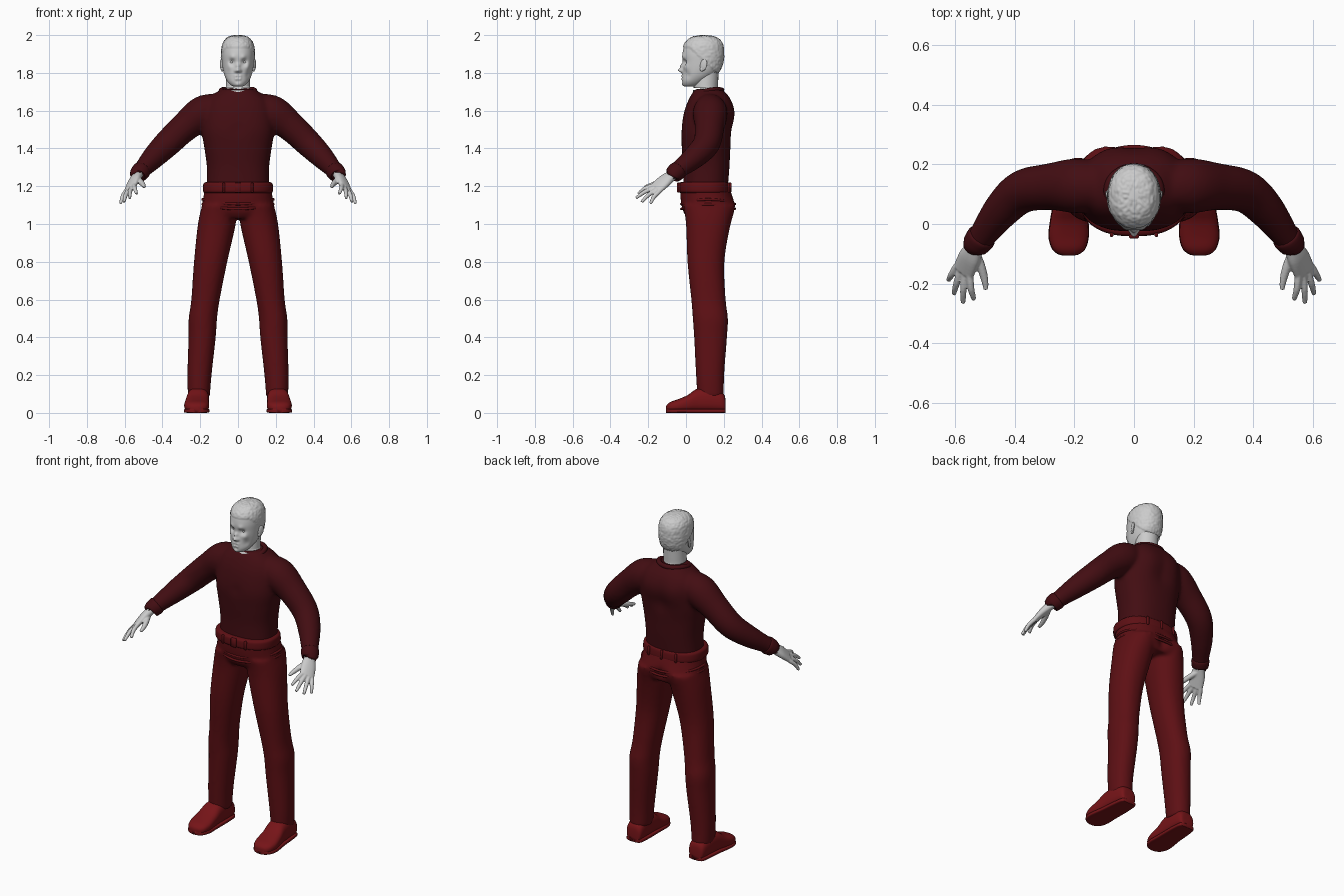
import bpy, bmesh, math
from mathutils import Vector, noise

if "Cube" in bpy.data.objects:
    bpy.data.objects.remove(bpy.data.objects["Cube"])


def material(name, rgb):
    m = bpy.data.materials.new(name)
    m.use_nodes = True
    m.diffuse_color = (*rgb, 1)
    bsdf = m.node_tree.nodes["Principled BSDF"]
    bsdf.inputs["Base Color"].default_value = (*rgb, 1)
    bsdf.inputs["Roughness"].default_value = 0.7
    return m


SKIN = material("pale grey skin", (0.6, 0.6, 0.6))
SHIRT = material("dark maroon knit", (0.055, 0.004, 0.006))
TROUSER = material("maroon cloth", (0.11, 0.005, 0.007))
SHOE = material("red leather", (0.18, 0.007, 0.009))


def smooth_rows(rows, steps):
    """Catmull-Rom interpolation through rows of numbers."""
    out = []
    for i in range(len(rows) - 1):
        a, b, c, d = (rows[max(i - 1, 0)], rows[i], rows[i + 1],
                      rows[min(i + 2, len(rows) - 1)])
        for s in range(steps):
            t = s / steps
            out.append([q + t * (r - p) / 2 + t * t * (p - 2.5 * q + 2 * r - w / 2)
                        + t ** 3 * (1.5 * (q - r) + (w - p) / 2)
                        for p, q, r, w in zip(a, b, c, d)])
    return out + [list(rows[-1])]


def loft(bm, rings, segs=40, power=2.0):
    """Skin a list of (centre, u axis, v axis) superellipse rings."""
    loops = []
    for c, u, v in rings:
        loop = []
        for k in range(segs):
            a = math.tau * k / segs
            x, y = math.cos(a), math.sin(a)
            x = math.copysign(abs(x) ** (2 / power), x)
            y = math.copysign(abs(y) ** (2 / power), y)
            loop.append(bm.verts.new(c + u * x + v * y))
        loops.append(loop)
    for p, q in zip(loops, loops[1:]):
        for k in range(segs):
            n = (k + 1) % segs
            bm.faces.new((p[k], p[n], q[n], q[k]))
    bm.faces.new(loops[0])
    bm.faces.new(loops[-1])


def stack(bm, rows, steps=5, segs=40, power=2.0):
    """Vertical body from rows of z, x centre, half width, front y, back y."""
    loft(bm, [(Vector((x, (f + b) / 2, z)), Vector((w, 0, 0)), Vector((0, (b - f) / 2, 0)))
              for z, x, w, f, b in smooth_rows(rows, steps)], segs, power)


def tube(bm, rows, steps=6, segs=24):
    """Round limb from rows of x, y, z, radius."""
    pts = smooth_rows(rows, steps)
    rings = []
    for i, p in enumerate(pts):
        d = Vector(pts[min(i + 1, len(pts) - 1)][:3]) - Vector(pts[max(i - 1, 0)][:3])
        m = d.to_track_quat('Z', 'Y').to_matrix()
        rings.append((Vector(p[:3]), m.col[0] * p[3], m.col[1] * p[3]))
    loft(bm, rings, segs)


def flip(rows, s, i=0):
    return [(*r[:i], r[i] * s, *r[i + 1:]) for r in rows]


def sculpt(bm, bumps):
    """Push the surface softly: (position, radius, offset), on both sides."""
    for v in bm.verts:
        co = v.co.copy()
        for pos, r, off in bumps:
            d = Vector((abs(co.x), co.y, co.z)) - Vector(pos)
            v.co += Vector(off) * math.exp(-d.length_squared / r ** 2)


def finish(bm, name, mat, voxel=0, iterations=6):
    bmesh.ops.recalc_face_normals(bm, faces=bm.faces)
    for f in bm.faces:
        f.smooth = True
    me = bpy.data.meshes.new(name)
    bm.to_mesh(me)
    bm.free()
    me.materials.append(mat)
    ob = bpy.data.objects.new(name, me)
    bpy.context.collection.objects.link(ob)
    if voxel:
        r = ob.modifiers.new("blend", 'REMESH')
        r.mode, r.voxel_size, r.use_smooth_shade = 'VOXEL', voxel, True
        s = ob.modifiers.new("soften", 'SMOOTH')
        s.factor, s.iterations = 0.5, iterations
    return ob


def hoop(name, mat, cx, cy, rx, ry, height, radius):
    """Closed soft roll round the body; height is a function of the angle."""
    cu = bpy.data.curves.new(name, 'CURVE')
    cu.dimensions, cu.bevel_depth, cu.bevel_resolution = '3D', radius, 3
    sp = cu.splines.new('POLY')
    sp.points.add(63)
    for k, p in enumerate(sp.points):
        a = math.tau * k / 64
        p.co = (cx + rx * math.cos(a), cy + ry * math.sin(a), height(a), 1)
    sp.use_cyclic_u = sp.use_smooth = True
    cu.materials.append(mat)
    bpy.context.collection.objects.link(bpy.data.objects.new(name, cu))


# Sweater: trunk and both sleeves blended together
bm = bmesh.new()
stack(bm, [(1.18, 0, .165, -.015, .22), (1.3, 0, .165, -.015, .23), (1.4, 0, .178, -.022, .235),
           (1.5, 0, .192, -.026, .245), (1.6, 0, .185, -.008, .25), (1.66, 0, .16, .015, .235),
           (1.7, 0, .11, .038, .205), (1.715, 0, .085, .05, .185)], power=2.4)
sculpt(bm, [((0, .25, 1.5), .05, (0, -.012, 0)), ((.08, .25, 1.58), .07, (0, .012, 0)),
            ((0, -.03, 1.5), .035, (0, .006, 0))])
for s in (1, -1):
    tube(bm, flip([(.08, .125, 1.63, .065), (.18, .128, 1.59, .092), (.28, .125, 1.515, .079),
                   (.375, .108, 1.425, .072), (.445, .045, 1.355, .062),
                   (.505, -.035, 1.29, .047), (.53, -.068, 1.262, .043)], s))
finish(bm, "sweater", SHIRT, .01, 8)

# Neckband and cuffs
hoop("neckband", SHIRT, 0, .112, .088, .077,
     lambda a: 1.697 + .02 * math.sin(a) + .008 * math.cos(2 * a), .014)
for s, side in ((1, "left"), (-1, "right")):
    bm = bmesh.new()
    tube(bm, flip([(.507, -.038, 1.288, .044), (.512, -.045, 1.282, .05),
                   (.53, -.068, 1.262, .046), (.532, -.071, 1.259, .038)], s), 3)
    finish(bm, side + "_cuff", SHIRT)

# Trousers: hips and both legs blended together
bm = bmesh.new()
stack(bm, [(1.03, 0, .15, .01, .235), (1.06, 0, .19, -.012, .25), (1.1, 0, .191, -.024, .26),
           (1.15, 0, .182, -.03, .245), (1.21, 0, .175, -.03, .222)], power=2.3)
for s in (1, -1):
    stack(bm, flip([(1.1, .097, .093, -.015, .255), (1.0, .112, .1, 0, .235),
                    (.8, .145, .088, .008, .203), (.6, .172, .075, .028, .21),
                    (.5, .186, .075, .036, .222), (.4, .19, .072, .043, .217),
                    (.2, .204, .064, .053, .202), (.085, .207, .058, .06, .2)], s, 1), power=2.2)
sculpt(bm, [((0, .26, 1.08), .035, (0, -.025, 0)), ((.09, .26, 1.07), .06, (0, .008, 0))])
finish(bm, "trousers", TROUSER, .01, 6)

# Waistband, loops, fly buckle and hip folds
bm = bmesh.new()
stack(bm, [(1.165, 0, .176, -.03, .228), (1.172, 0, .184, -.04, .235), (1.195, 0, .185, -.041, .234),
           (1.215, 0, .182, -.038, .23), (1.222, 0, .17, -.026, .22)], 3, 64, 2.4)
finish(bm, "waistband", TROUSER)
for z in (1.118, 1.092):
    hoop("hip_fold", TROUSER, 0, .117, .187, .141,
         lambda a, z=z: z + .012 * math.cos(2 * a), .007)
bm = bmesh.new()
for x, y, w in ((0, -.041, .034), (.075, -.036, .012), (-.075, -.036, .012),
                (.09, .226, .012), (-.09, .226, .012), (0, .234, .014)):
    cube = bmesh.ops.create_cube(bm, size=1)["verts"]
    bmesh.ops.scale(bm, vec=(w, .014, .052), verts=cube)
    bmesh.ops.translate(bm, vec=(x, y, 1.193), verts=cube)
loops = finish(bm, "belt_loops", TROUSER)
loops.modifiers.new("round", 'BEVEL').width = .003

# Shoes with thin soles
for s, side in ((1, "left"), (-1, "right")):
    rows = [(.21, .208, .028, .05), (.198, .208, .048, .1), (.13, .21, .056, .13),
            (.06, .213, .059, .125), (.01, .217, .063, .092), (-.04, .219, .066, .07),
            (-.08, .219, .056, .056), (-.1, .219, .036, .042), (-.106, .219, .015, .03)]
    bm = bmesh.new()
    loft(bm, [(Vector((s * x, y, h / 2 + .003)), Vector((w, 0, 0)), Vector((0, 0, h / 2)))
              for y, x, w, h in smooth_rows(rows, 4)], 32, 2.6)
    finish(bm, side + "_shoe", SHOE)
    bm = bmesh.new()
    loft(bm, [(Vector((s * x, y, .011)), Vector((w + .002, 0, 0)), Vector((0, 0, .011)))
              for y, x, w, h in smooth_rows(rows, 4)], 32, 5)
    finish(bm, side + "_sole", SHOE)

# Hands: palm, four fingers and thumb
across = Vector((.685, .55, -.48)).normalized()
knuckles = Vector((.572, -.16, 1.187))
thick = across.cross(Vector((.042, -.1, -.08))).normalized()
tips = [(.536, -.253, 1.16), (.573, -.265, 1.137), (.604, -.235, 1.116), (.622, -.188, 1.108)]
for s, side in ((1, "left"), (-1, "right")):
    bm = bmesh.new()
    loft(bm, [(Vector(r[:3]), across * r[3], thick * r[4]) for r in smooth_rows(
        [(.517, -.048, 1.278, .028, .026), (.532, -.075, 1.257, .031, .024),
         (.551, -.113, 1.228, .042, .022), (*knuckles, .043, .015)], 5)], 24, 2.3)
    for i, tip in enumerate(tips):
        base = knuckles + across * (i - 1.5) * .0215
        mid = base.lerp(Vector(tip), .5) + Vector((.003, -.004, .005))
        start = base.lerp(Vector((.551, -.113, 1.228)), .3)
        tube(bm, [(*start, .012), (*base, .0125), (*mid, .0115), (*tip, .008)], 4, 12)
    tube(bm, [(.535, -.09, 1.24, .016), (.514, -.14, 1.222, .0155),
              (.501, -.185, 1.206, .0125), (.496, -.22, 1.196, .008)], 4, 12)
    for v in bm.verts:
        v.co.x *= s
    finish(bm, side + "_hand", SKIN, .004, 3)

# Head: shaped face, then raised uneven hair
bm = bmesh.new()
stack(bm, [(1.727, 0, .02, -.005, .05), (1.735, 0, .038, -.016, .075), (1.755, 0, .056, -.021, .105),
           (1.785, 0, .071, -.02, .15), (1.82, 0, .08, -.018, .18), (1.86, 0, .084, -.018, .193),
           (1.9, 0, .085, -.019, .197), (1.945, 0, .08, -.008, .193), (1.973, 0, .066, .012, .176),
           (1.988, 0, .045, .04, .15), (1.994, 0, .015, .08, .115)], 9, 112, 2.15)
sculpt(bm, [((.032, -.01, 1.857), .017, (0, .015, 0)), ((.03, -.016, 1.882), .015, (0, -.006, 0)),
            ((0, -.02, 1.815), .012, (0, -.026, 0)), ((0, -.02, 1.838), .011, (0, -.013, 0)),
            ((.013, -.02, 1.81), .008, (0, -.009, 0)), ((.05, 0, 1.832), .018, (.002, -.006, 0)),
            ((.012, -.022, 1.783), .009, (0, -.005, 0)), ((.01, -.022, 1.768), .008, (0, -.005, 0)),
            ((.008, -.022, 1.776), .005, (0, .005, 0)), ((0, -.02, 1.755), .01, (0, .004, 0)),
            ((0, -.018, 1.738), .014, (0, -.004, 0)), ((.055, .005, 1.79), .02, (-.003, .004, 0))])
for v in bm.verts:
    hairline = 1.935 - max(0, v.co.y - .02) * .95
    if v.co.z > hairline:
        out = (v.co - Vector((0, .09, 1.87))).normalized()
        v.co += out * (.005 + .003 * noise.noise(v.co * 90))
finish(bm, "head", SKIN)

# Neck, ears and eyes
bm = bmesh.new()
tube(bm, [(0, .112, 1.83, .062), (0, .108, 1.77, .063), (0, .104, 1.71, .066), (0, .11, 1.66, .074)])
finish(bm, "neck", SKIN)


def ball(name, loc, scale, tilt=0, turn=0):
    bm = bmesh.new()
    bmesh.ops.create_uvsphere(bm, u_segments=24, v_segments=14, radius=1)
    ob = finish(bm, name, SKIN)
    ob.location, ob.scale, ob.rotation_euler = loc, scale, (tilt, 0, turn)


for s, side in ((1, "left"), (-1, "right")):
    ball(side + "_ear", (s * .087, .093, 1.842), (.007, .019, .031), -.2, -s * .35)
    ball(side + "_ear_lobe", (s * .083, .084, 1.82), (.007, .01, .013))
    ball(side + "_eye", (s * .032, .014, 1.857), (.015, .014, .012))
